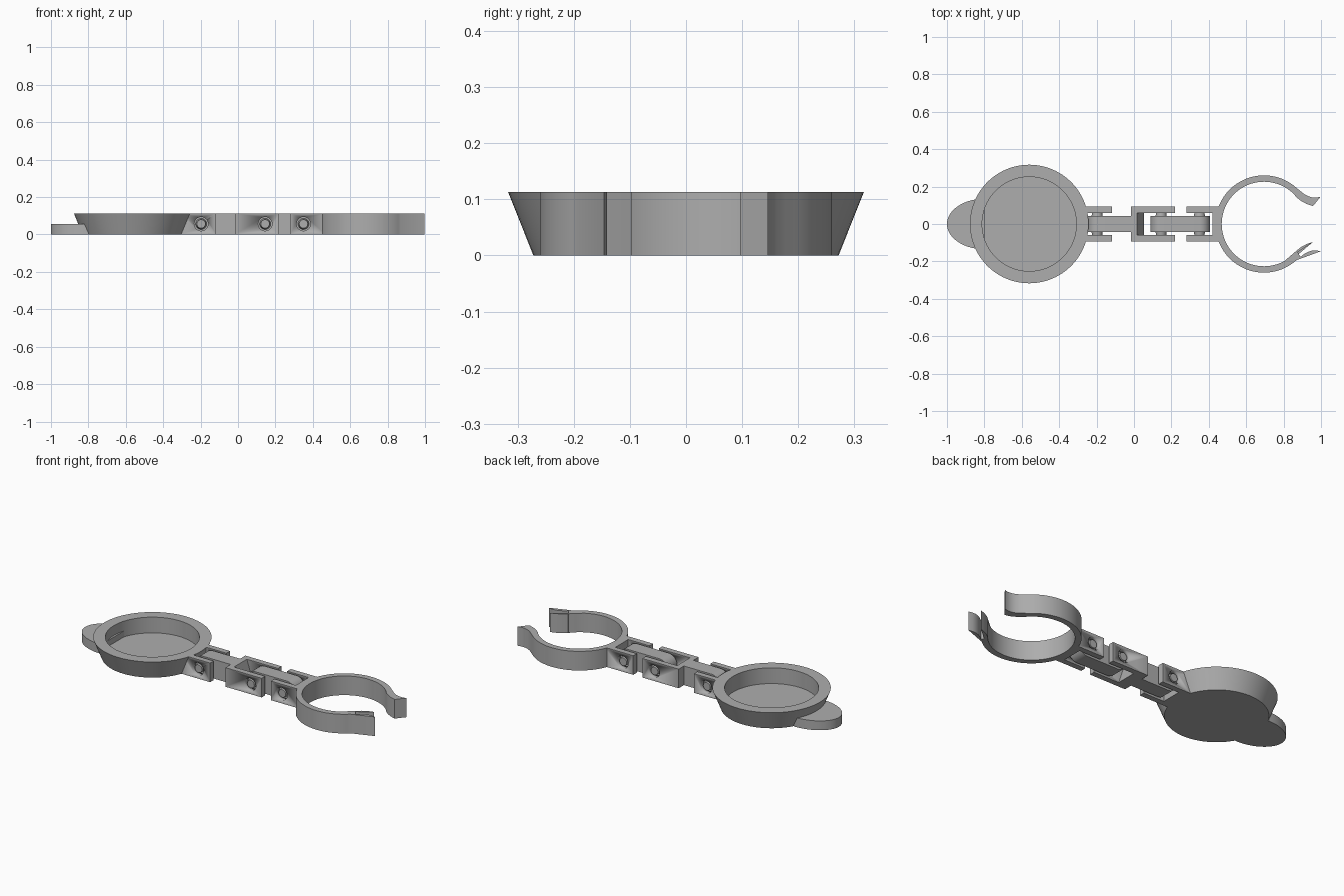
import bpy, bmesh
from math import cos, sin, pi, radians
from mathutils import Vector, Matrix

if "Cube" in bpy.data.objects:
    bpy.data.objects.remove(bpy.data.objects["Cube"], do_unlink=True)

H = 0.113           # overall thickness
MID = H / 2         # hinge axis height
ARM, GAP, LINK = 0.093, 0.06, 0.044   # half widths: fork, fork opening, link

grey = bpy.data.materials.new("plain grey")
grey.use_nodes = True
colour = (0.42, 0.42, 0.42, 1)
grey.diffuse_color = colour
grey.node_tree.nodes["Principled BSDF"].inputs["Base Color"].default_value = colour


def finish(name, bm):
    bmesh.ops.recalc_face_normals(bm, faces=bm.faces)
    mesh = bpy.data.meshes.new(name)
    bm.to_mesh(mesh)
    bm.free()
    mesh.materials.append(grey)
    ob = bpy.data.objects.new(name, mesh)
    bpy.context.collection.objects.link(ob)
    bpy.ops.object.select_all(action='DESELECT')
    bpy.context.view_layer.objects.active = ob
    ob.select_set(True)
    bpy.ops.object.shade_smooth_by_angle(angle=radians(30))
    return ob


def prism(name, outline, low, high, upright=True):
    """Extrude an outline: (x, y) along z when upright, else (x, z) along y."""
    bm = bmesh.new()
    place = (lambda a, b: (a, b, low)) if upright else (lambda a, b: (a, low, b))
    face = bm.faces.new([bm.verts.new(place(a, b)) for a, b in outline])
    new = bmesh.ops.extrude_face_region(bm, geom=[face])["geom"]
    step = Vector((0, 0, high - low)) if upright else Vector((0, high - low, 0))
    bmesh.ops.translate(bm, vec=step, verts=[v for v in new if isinstance(v, bmesh.types.BMVert)])
    return finish(name, bm)


def arc(cx, cy, rx, ry, start, end, n):
    angles = [radians(start + (end - start) * i / n) for i in range(n + 1)]
    return [(cx + rx * cos(a), cy + ry * sin(a)) for a in angles]


def cone_y(name, x, y0, y1, r0, r1):
    """Round peg along y, radius r0 at y0 and r1 at y1."""
    bm = bmesh.new()
    rot = Matrix.Rotation(-pi / 2, 4, 'X')
    if y1 < y0:
        rot = Matrix.Rotation(pi / 2, 4, 'X')
    bmesh.ops.create_cone(bm, cap_ends=True, segments=40, radius1=r0, radius2=r1,
                          depth=abs(y1 - y0),
                          matrix=Matrix.Translation((x, (y0 + y1) / 2, MID)) @ rot)
    return finish(name, bm)


def fork(name, base, inner, tip, pin):
    """U-shaped hinge fork with round sockets through its arms."""
    outline = [(base, -ARM), (tip, -ARM), (tip, -GAP), (inner, -GAP),
               (inner, GAP), (tip, GAP), (tip, ARM), (base, ARM)]
    ob = prism(name, outline, 0, H)
    cutter = cone_y(name + "_socket_cutter", pin, -0.2, 0.2, 0.037, 0.037)
    cutter.hide_render = True
    cutter.hide_set(True)
    cut = ob.modifiers.new("sockets", 'BOOLEAN')
    cut.operation, cut.solver, cut.object = 'DIFFERENCE', 'EXACT', cutter
    bpy.context.view_layer.objects.active = ob
    bpy.ops.object.modifier_apply(modifier=cut.name)
    bpy.data.objects.remove(cutter, do_unlink=True)


def pegs(name, x):
    for side, s in (("left", 1), ("right", -1)):
        cone_y(f"{name}_{side}", x, s * (LINK - 0.004), s * 0.088, 0.03, 0.023)


# Cup: spun wall profile with a flat floor
bm = bmesh.new()
profile = [(0, 0), (0.272, 0), (0.317, H), (0.252, H), (0.252, 0.02), (0, 0.02)]
verts = [bm.verts.new((r, 0, z)) for r, z in profile]
edges = [bm.edges.new(pair) for pair in zip(verts, verts[1:])]
bmesh.ops.spin(bm, geom=verts + edges, cent=(0, 0, 0), axis=(0, 0, 1),
               angle=2 * pi, steps=96)
bmesh.ops.remove_doubles(bm, verts=bm.verts, dist=1e-4)
bmesh.ops.translate(bm, vec=(-0.56, 0, 0), verts=bm.verts)
finish("cup", bm)

# Thumb tab on the cup's outer end
prism("thumb_tab", arc(-0.8, 0, 0.2, 0.135, 90, 270, 48), 0, 0.055)

# Hinge forks: cup side, middle, clip side
fork("cup_fork", -0.304, -0.252, -0.117, -0.197)
fork("middle_fork", -0.017, 0.016, 0.22, 0.145)
fork("clip_fork", 0.467, 0.42, 0.28, 0.35)

# Sloped stop inside the middle fork
prism("hinge_stop", [(0.016, 0), (0.053, 0), (0.016, H)], -GAP, GAP, upright=False)

# Links with rounded hinge ends
R = MID
first = arc(-0.197, MID, 0.052, R, 90, 270, 24) + [(-0.017, 0), (-0.017, H)]
prism("first_link", first, -LINK, LINK, upright=False)
second = arc(0.145, MID, R, R, 90, 270, 24) + arc(0.35, MID, R, R, -90, 90, 24)
prism("second_link", second, -LINK, LINK, upright=False)
for label, x in (("first_peg", -0.197), ("second_peg", 0.145), ("third_peg", 0.35)):
    pegs(label, x)

# Open spring clip with flared lips
CX = 0.695
lip_out = [(0.89, 0.176), (0.91, 0.16), (0.93, 0.149), (0.952, 0.142), (0.975, 0.141), (0.998, 0.146)]
lip_in = [(0.957, 0.096), (0.925, 0.106), (0.895, 0.122), (0.87, 0.142)]
mirror = lambda pts: [(x, -y) for x, y in reversed(pts)]
outline = (arc(CX, 0, 0.26, 0.26, 48, 312, 80) + mirror(lip_out) + mirror(lip_in)
           + arc(CX, 0, 0.226, 0.226, 314, 46, 80) + lip_in[::-1] + lip_out[::-1])
prism("spring_clip", outline, 0, H)
